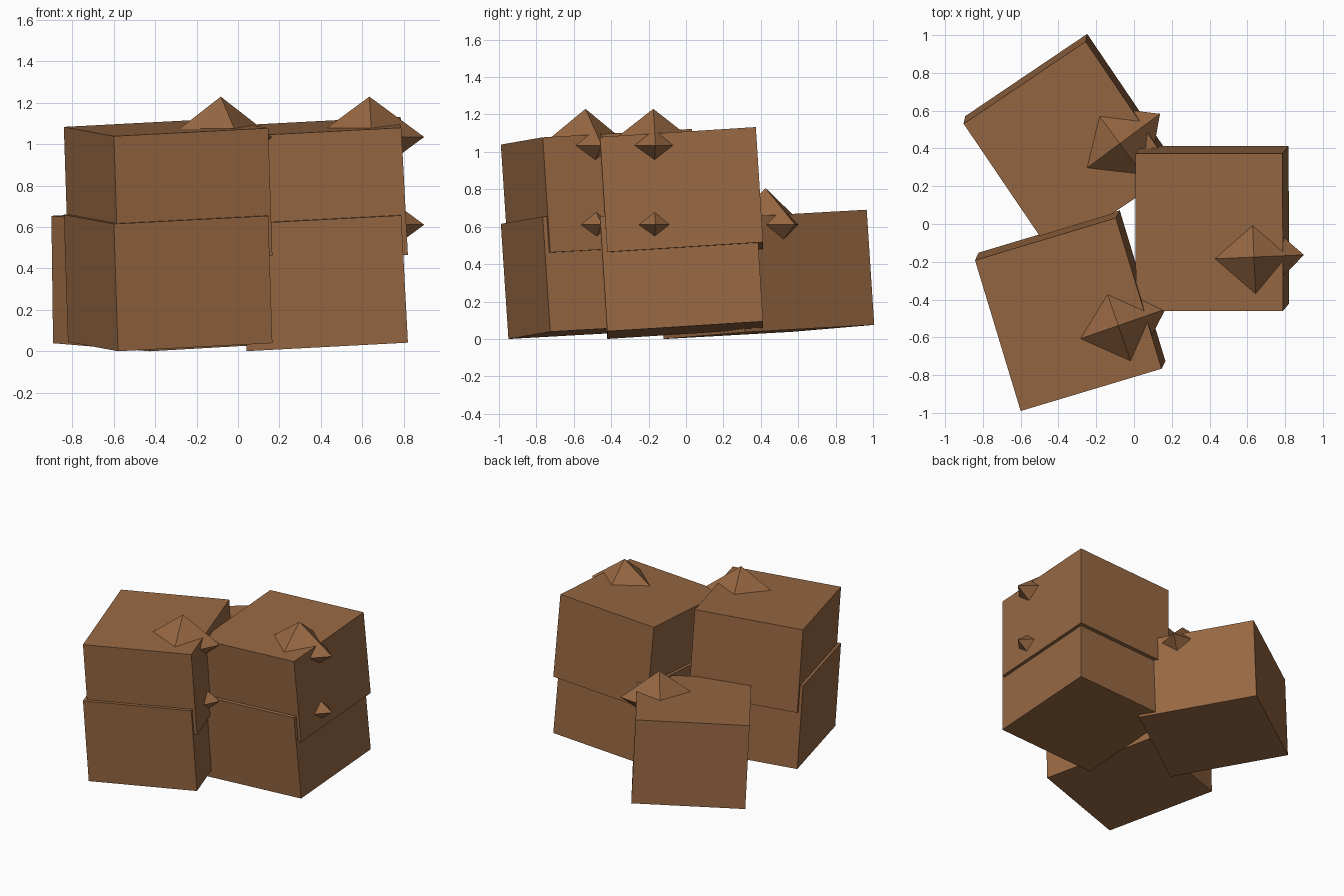
import bpy, bmesh, math
from mathutils import Matrix, Vector

if "Cube" in bpy.data.objects:
    bpy.data.objects.remove(bpy.data.objects["Cube"])

brown = bpy.data.materials.new("warm_brown")
brown.diffuse_color = (0.31, 0.138, 0.055, 1)
brown.use_nodes = True
brown.node_tree.nodes["Principled BSDF"].inputs["Base Color"].default_value = brown.diffuse_color

SIZE = Vector((0.78, 0.835, 0.617))   # block width, depth, height
STUD = Vector((0.265, 0.25, 0.195))   # stud half-lengths
STEP = 0.424                          # rise between stacked blocks


def finish(name, bm):
    bmesh.ops.recalc_face_normals(bm, faces=bm.faces)
    me = bpy.data.meshes.new(name)
    bm.to_mesh(me)
    bm.free()
    me.materials.append(brown)
    ob = bpy.data.objects.new(name, me)
    bpy.context.collection.objects.link(ob)


def block(name, corner, turn, rise_x, rise_y, level):
    """Tilted box placed by its top front-left corner (x, y)."""
    ax = Vector((1, 0, rise_x / SIZE.x)).normalized()
    ay = Vector((0, 1, rise_y / SIZE.y))
    ay = (ay - ax * ay.dot(ax)).normalized()
    rot = Matrix((ax, ay, ax.cross(ay))).transposed().to_4x4()
    spin = Matrix.Rotation(math.radians(turn), 4, 'Z')
    at = Matrix.Translation((*corner, 0.615 + level * STEP))
    bm = bmesh.new()
    bmesh.ops.create_cube(bm, size=1)
    bmesh.ops.translate(bm, verts=bm.verts, vec=(0.5, 0.5, -0.5))
    bmesh.ops.scale(bm, verts=bm.verts, vec=SIZE)
    bmesh.ops.transform(bm, matrix=at @ spin @ rot, verts=bm.verts)
    finish(name, bm)


def stud(name, corner, turn, level):
    """Eight-sided stud poking out of a block's top and right side."""
    spin = Matrix.Rotation(math.radians(turn), 4, 'Z')
    centre = spin @ Vector((0.625, 0.285, 0)) + Vector((*corner, 0.611 + level * STEP))
    turned = Matrix.Rotation(math.radians(turn + 2.5), 4, 'Z')
    bm = bmesh.new()
    ring = [bm.verts.new(p) for p in ((1, 0, 0), (0, 1, 0), (-1, 0, 0), (0, -1, 0))]
    for tip in (bm.verts.new((0, 0, 1)), bm.verts.new((0, 0, -1))):
        for i in range(4):
            bm.faces.new((ring[i], ring[(i + 1) % 4], tip))
    bmesh.ops.scale(bm, verts=bm.verts, vec=STUD)
    bmesh.ops.transform(bm, matrix=Matrix.Translation(centre) @ turned, verts=bm.verts)
    finish(name, bm)


# Stacks: name, top corner, turn, tilt rises, number of blocks
STACKS = (
    ("right", (0.01, -0.46), 0, 0.041, 0.053, 2),
    ("front", (-0.60, -0.99), 16.7, 0.039, 0.045, 2),
    ("back", (-0.434, -0.16), 34, 0.037, 0.039, 1),
)
for name, corner, turn, rx, ry, count in STACKS:
    for level in range(count):
        tag = f"{name}_{('lower', 'upper')[level]}"
        block(tag + "_block", corner, turn, rx, ry, level)
        stud(tag + "_stud", corner, turn, level)
